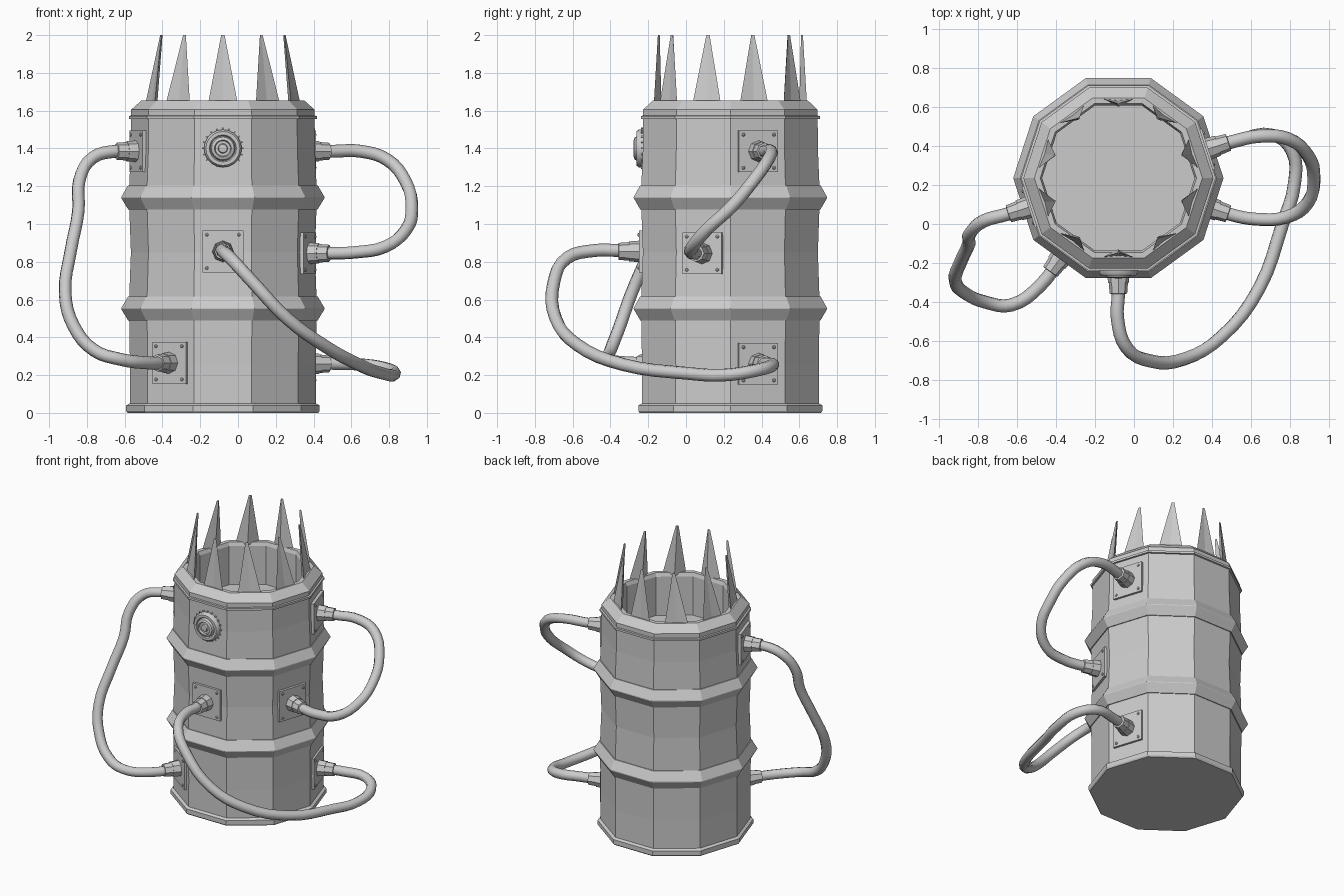
import bpy, bmesh, math
from mathutils import Vector, Matrix

if "Cube" in bpy.data.objects:
    bpy.data.objects.remove(bpy.data.objects["Cube"])

CX, CY, SIDES = -0.08, 0.235, 10
APO = 0.49 * math.cos(math.pi / SIDES)


def obj_from_bm(name, bm, matrix=None, smooth=False):
    bmesh.ops.recalc_face_normals(bm, faces=bm.faces)
    me = bpy.data.meshes.new(name)
    bm.to_mesh(me)
    bm.free()
    ob = bpy.data.objects.new(name, me)
    bpy.context.collection.objects.link(ob)
    if matrix:
        ob.matrix_world = matrix
    if smooth:
        bpy.ops.object.select_all(action='DESELECT')
        ob.select_set(True)
        bpy.context.view_layer.objects.active = ob
        bpy.ops.object.shade_smooth_by_angle(angle=math.radians(40))
    return ob


def lathe(name, profile, sides, matrix, closed=False, smooth=False):
    """Revolve (radius, height) points round local z; caps both ends unless closed."""
    bm = bmesh.new()
    rings = [[bm.verts.new((r * math.cos(2 * math.pi * i / sides),
                            r * math.sin(2 * math.pi * i / sides), h))
              for i in range(sides)] for r, h in profile]
    pairs = list(zip(rings, rings[1:]))
    if closed:
        pairs.append((rings[-1], rings[0]))
    else:
        bm.faces.new(rings[0])
        bm.faces.new(rings[-1])
    for a, b in pairs:
        for i in range(sides):
            j = (i + 1) % sides
            bm.faces.new((a[i], a[j], b[j], b[i]))
    return obj_from_bm(name, bm, matrix, smooth)


def face_matrix(deg, z, out=APO):
    """Frame on a barrel side: local z outward, local y up."""
    a = math.radians(deg)
    n, up = Vector((math.cos(a), math.sin(a), 0)), Vector((0, 0, 1))
    m = Matrix((up.cross(n), up, n)).transposed().to_4x4()
    m.translation = Vector((CX, CY, z)) + n * out
    return m


def box(name, size, matrix):
    bm = bmesh.new()
    bmesh.ops.create_cube(bm, size=1)
    bmesh.ops.scale(bm, vec=size, verts=bm.verts)
    return obj_from_bm(name, bm, matrix)


base = Matrix.Translation((CX, CY, 0))

# Hollow barrel shell with bottom rim, slight bulges, top lip and recessed floor
lathe("barrel", [(0.505, 0), (0.512, 0.01), (0.512, 0.04), (0.493, 0.05),
                 (0.492, 0.25), (0.496, 0.50), (0.496, 0.61), (0.487, 0.85),
                 (0.496, 1.09), (0.496, 1.20), (0.487, 1.40), (0.486, 1.56),
                 (0.486, 1.605), (0.43, 1.655), (0.40, 1.655), (0.39, 1.63),
                 (0.39, 1.35)], SIDES, base)

# Hoops and thin upper band
for name, z in (("lower_hoop", 0.552), ("upper_hoop", 1.14)):
    lathe(name, [(0.48, z - 0.062), (0.502, z - 0.062), (0.538, z - 0.003),
                 (0.538, z + 0.003), (0.502, z + 0.065), (0.48, z + 0.065)],
          SIDES, base, closed=True)
lathe("upper_band", [(0.48, 1.555), (0.498, 1.557), (0.498, 1.572), (0.48, 1.575)],
      SIDES, base, closed=True)

# Crown of folded spikes leaning inward
for k in range(SIDES):
    a = math.radians(18 + 36 * k)
    n, t = Vector((math.cos(a), math.sin(a), 0)), Vector((-math.sin(a), math.cos(a), 0))
    tip = Vector((0.342 * math.cos(a), 0.38 * math.sin(a), 2.0))
    bm = bmesh.new()
    low = [bm.verts.new(n * r + t * w + Vector((0, 0, 1.64)))
           for w, r in ((-0.078, 0.405), (0, 0.398), (0.078, 0.405), (0, 0.365))]
    top = [bm.verts.new(tip + n * r + t * w)
           for w, r in ((-0.009, 0.004), (0, 0.003), (0.009, 0.004), (0, -0.006))]
    bm.faces.new(low)
    bm.faces.new(top)
    for i in range(4):
        j = (i + 1) % 4
        bm.faces.new((low[i], low[j], top[j], top[i]))
    obj_from_bm(f"spike_{k}", bm, base)

# Plates with corner rivets and tapered hose couplings
for k, (deg, z) in enumerate(((-90, 0.855), (18, 0.26), (18, 1.385),
                              (-18, 0.845), (198, 1.385), (234, 0.265))):
    m = face_matrix(deg, z)
    box(f"plate_{k}", (0.218, 0.222, 0.036), m)
    for sx in (-1, 1):
        for sy in (-1, 1):
            lathe(f"rivet_{k}", [(0.009, 0), (0.009, 0.005), (0.005, 0.008)], 8,
                  m @ Matrix.Translation((sx * 0.085, sy * 0.088, 0.017)))
    lathe(f"coupling_{k}", [(0.057, 0.015), (0.053, 0.07), (0.049, 0.07),
                            (0.045, 0.125), (0.034, 0.127)], 8, m)

# Hoses
hoses = {
    "front_hose": [(-.08, -.24, .86), (-.08, -.36, .86), (-.085, -.48, .86),
                   (-.04, -.63, .82), (.08, -.70, .69), (.26, -.69, .5),
                   (.45, -.575, .36), (.64, -.33, .255), (.76, 0, .21),
                   (.82, .2, .2), (.81, .37, .225), (.71, .455, .25),
                   (.54, .43, .26), (.37, .38, .26)],
    "right_hose": [(.37, .38, 1.385), (.5, .42, 1.385), (.65, .45, 1.385),
                   (.79, .435, 1.34), (.89, .35, 1.22), (.92, .24, 1.09),
                   (.89, .11, .97), (.78, .035, .88), (.62, .025, .85),
                   (.5, .047, .845), (.37, .09, .845)],
    "left_hose": [(-.53, .09, 1.385), (-.65, .05, 1.385), (-.77, .015, 1.35),
                  (-.84, -.05, 1.23), (-.845, -.1, 1.07), (-.885, -.19, .86),
                  (-.915, -.29, .63), (-.87, -.35, .46), (-.76, -.4, .33),
                  (-.63, -.415, .285), (-.48, -.315, .265), (-.36, -.15, .265)],
}
for name, pts in hoses.items():
    cu = bpy.data.curves.new(name, 'CURVE')
    cu.dimensions = '3D'
    cu.bevel_depth = 0.034
    cu.bevel_resolution = 2
    cu.resolution_u = 4
    sp = cu.splines.new('BEZIER')
    sp.bezier_points.add(len(pts) - 1)
    for p, co in zip(sp.bezier_points, pts):
        p.co = co
        p.handle_left_type = p.handle_right_type = 'AUTO'
    sp.use_smooth = True
    bpy.context.collection.objects.link(bpy.data.objects.new(name, cu))

# Round stepped dial on the front with small studs around it
m = face_matrix(-90, 1.4)
lathe("dial", [(0.10, -0.01), (0.10, 0.02), (0.09, 0.032), (0.072, 0.032),
               (0.066, 0.022), (0.06, 0.04), (0.045, 0.046), (0.04, 0.034),
               (0.026, 0.034), (0.022, 0.046), (0.012, 0.048)], 20, m, smooth=True)
for k in range(20):
    box("dial_stud", (0.008, 0.008, 0.012),
        m @ Matrix.Rotation(math.radians(18 * k), 4, 'Z') @ Matrix.Translation((0.106, 0, 0.002)))
